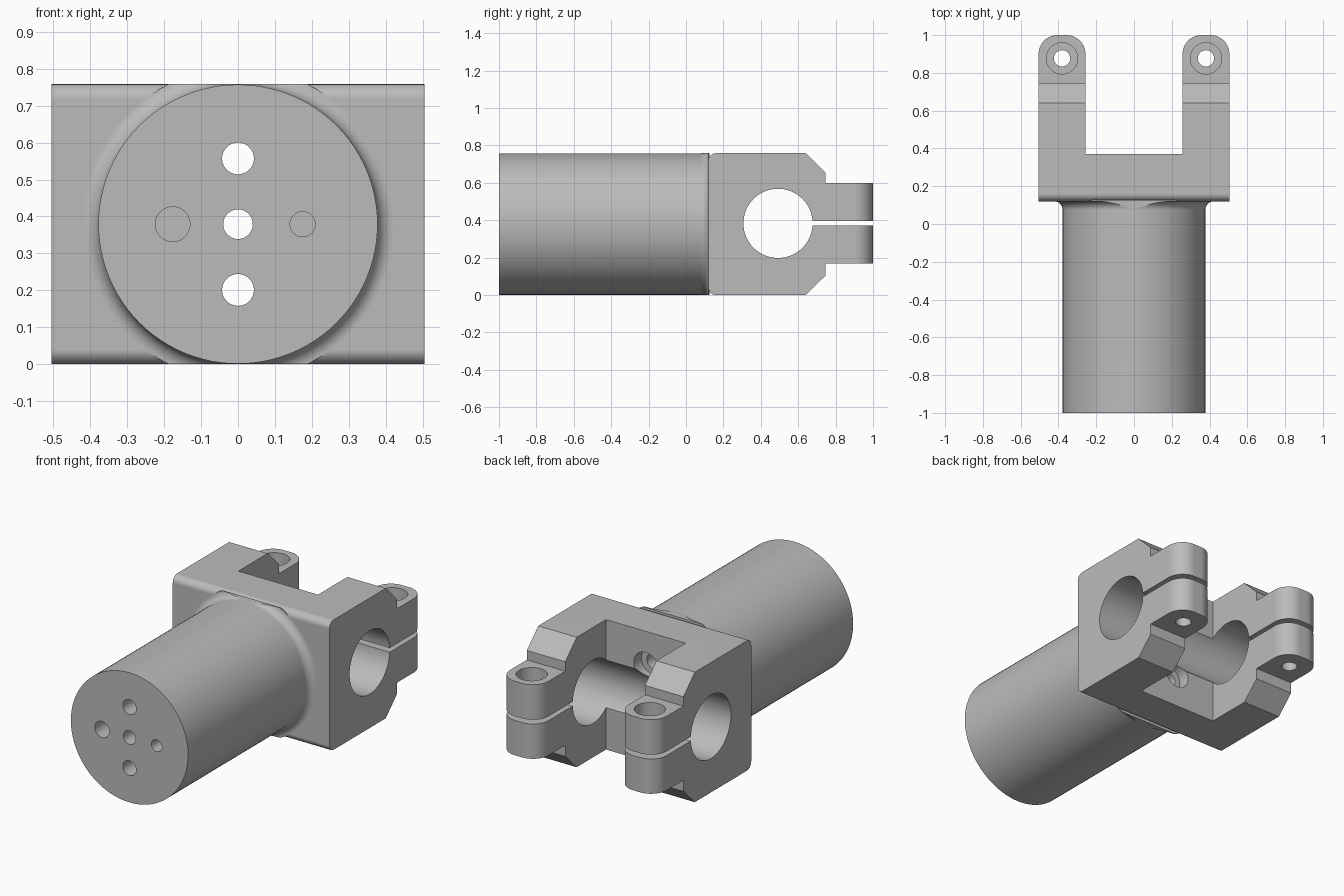
import bpy
import bmesh
from math import sin, cos, pi, radians
from mathutils import Vector

cube = bpy.data.objects.get("Cube")
if cube:
    bpy.data.objects.remove(cube, do_unlink=True)

HEIGHT, MID = 0.758, 0.379
WIDTH, INNER = 0.505, 0.257      # half width of the fork, half width of its gap

steel = bpy.data.materials.new("grey steel")
steel.use_nodes = True
grey = (0.5, 0.5, 0.5, 1)
steel.diffuse_color = grey
steel.node_tree.nodes["Principled BSDF"].inputs["Base Color"].default_value = grey


def arc(u, v, r, start, end, n=12):
    angles = [radians(start + (end - start) * i / n) for i in range(n + 1)]
    return [(u + r * cos(a), v + r * sin(a)) for a in angles]


def circle(u, v, r, n=64):
    return arc(u, v, r, 0, 360, n)[:-1]


def prism(name, points, axis, lo, hi):
    """Extrude a closed outline along the given axis."""
    place = {"X": lambda u, v, w: (w, u, v),
             "Y": lambda u, v, w: (u, w, v),
             "Z": lambda u, v, w: (u, v, w)}[axis]
    bm = bmesh.new()
    face = bm.faces.new([bm.verts.new(place(u, v, lo)) for u, v in points])
    ext = bmesh.ops.extrude_face_region(bm, geom=[face])
    moved = [e for e in ext["geom"] if isinstance(e, bmesh.types.BMVert)]
    bmesh.ops.translate(bm, verts=moved, vec=Vector(place(0, 0, hi - lo)))
    return finish(name, bm)


def finish(name, bm):
    bmesh.ops.recalc_face_normals(bm, faces=bm.faces)
    mesh = bpy.data.meshes.new(name)
    bm.to_mesh(mesh)
    bm.free()
    mesh.materials.append(steel)
    obj = bpy.data.objects.new(name, mesh)
    bpy.context.collection.objects.link(obj)
    return obj


def combine(target, other, operation):
    mod = target.modifiers.new("combine", "BOOLEAN")
    mod.operation, mod.object, mod.solver = operation, other, "EXACT"
    bpy.context.view_layer.objects.active = target
    bpy.ops.object.modifier_apply(modifier=mod.name)
    bpy.data.objects.remove(other, do_unlink=True)


def drill(target, u, v, r, axis, lo, hi):
    combine(target, prism("drill", circle(u, v, r), axis, lo, hi), "DIFFERENCE")


# Fork: side outline with rounded front edges, chamfers and clamp lugs
side = (arc(0.16, 0.04, 0.04, 270, 180) + arc(0.16, HEIGHT - 0.04, 0.04, 180, 90)
        + [(0.64, HEIGHT), (0.745, 0.655), (0.745, 0.6), (1.1, 0.6),
           (1.1, 0.168), (0.745, 0.168), (0.745, 0.103), (0.64, 0)])
fork = prism("clamp_fork", side, "X", -0.6, 0.6)

# Plan outline: U shape with rounded arm ends
R = 0.1
right_arm = (arc(WIDTH - R, 1 - R, R, 0, 90) + arc(INNER + R, 1 - R, R, 90, 180)
             + [(INNER, 0.37)])
plan = ([(WIDTH, 0)] + right_arm
        + [(-x, y) for x, y in reversed(right_arm)] + [(-WIDTH, 0)])
combine(fork, prism("plan", plan, "Z", -0.1, 0.9), "INTERSECT")

# Barrel: lathed profile with a fillet flare where it meets the fork
profile = [(0, -1), (0.378, -1)] + arc(0.423, 0.075, 0.045, 180, 90, 10)
profile += [(0.423, 0.126), (0, 0.126)]
bm = bmesh.new()
verts = [bm.verts.new((r, y, MID)) for r, y in profile]
edges = [bm.edges.new(pair) for pair in zip(verts, verts[1:])]
bmesh.ops.spin(bm, geom=verts + edges, cent=(0, 0, MID), axis=(0, 1, 0),
               angle=2 * pi, steps=96)
bmesh.ops.remove_doubles(bm, verts=bm.verts, dist=1e-5)
barrel = finish("barrel", bm)
slab = [(-0.6, 0), (0.6, 0), (0.6, HEIGHT), (-0.6, HEIGHT)]
combine(barrel, prism("slab", slab, "Y", -1.2, 0.5), "INTERSECT")
combine(fork, barrel, "UNION")

# Cross bore and the clamp slit behind it
drill(fork, 0.492, 0.383, 0.185, "X", -0.7, 0.7)
slit = [(0.6, 0.371), (1.2, 0.371), (1.2, 0.396), (0.6, 0.396)]
combine(fork, prism("slit", slit, "X", -0.7, 0.7), "DIFFERENCE")

# Clamp screw holes with counterbores from above
for x in (-0.381, 0.381):
    drill(fork, x, 0.877, 0.043, "Z", -0.1, 0.9)
    drill(fork, x, 0.877, 0.083, "Z", 0.5, 0.9)

# Lengthwise holes: centre, two counterbored, two blind
drill(fork, 0, MID, 0.04, "Y", -1.1, 0.5)
for z in (MID - 0.178, MID + 0.178):
    drill(fork, 0, z, 0.043, "Y", -1.1, 0.5)
    drill(fork, 0, z, 0.078, "Y", 0.3, 0.5)
drill(fork, -0.177, MID, 0.047, "Y", -1.1, -0.8)
drill(fork, 0.175, MID, 0.034, "Y", -1.1, -0.8)

# Smooth round faces, crisp edges
bpy.ops.object.select_all(action="DESELECT")
fork.select_set(True)
bpy.context.view_layer.objects.active = fork
bpy.ops.object.shade_smooth_by_angle(angle=radians(25))
weighted = fork.modifiers.new("weighted normals", "WEIGHTED_NORMAL")
weighted.keep_sharp = True
